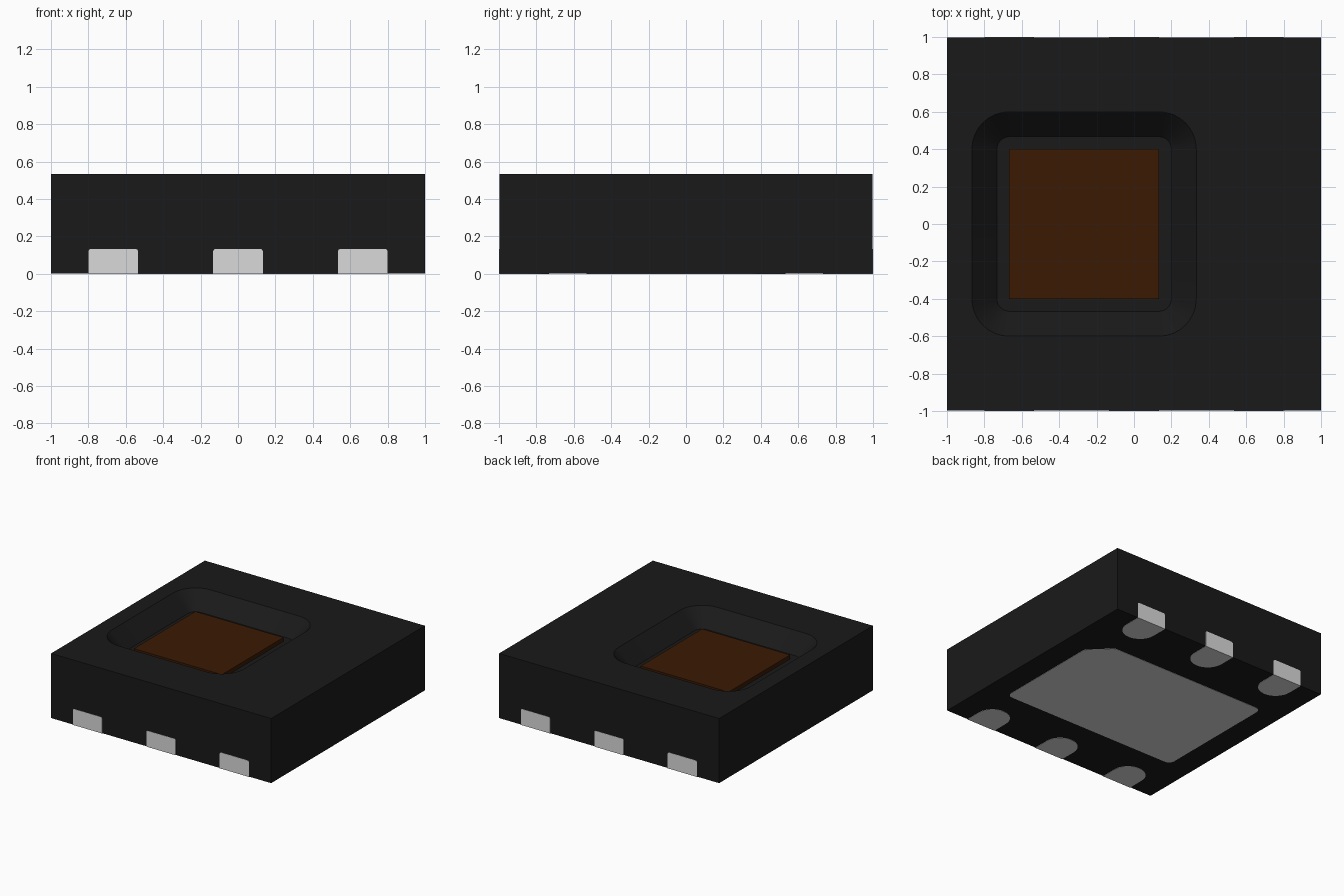
import bpy
import bmesh
from mathutils import Vector

cube = bpy.data.objects.get("Cube")
if cube:
    bpy.data.objects.remove(cube, do_unlink=True)

HEIGHT = 0.533
FLOOR = 0.4
SKIN = 0.002      # how far the metal stands proud of the body
SEGMENTS = 8


def material(name, color):
    mat = bpy.data.materials.new(name)
    mat.use_nodes = True
    mat.diffuse_color = (*color, 1)
    mat.node_tree.nodes["Principled BSDF"].inputs["Base Color"].default_value = (*color, 1)
    return mat


black = material("black plastic", (0.01, 0.01, 0.01))
silver = material("silver metal", (0.7, 0.7, 0.7))
brown = material("brown film", (0.043, 0.01, 0.001))


def rect(x0, x1, y0, y1):
    return [(x1, y1), (x0, y1), (x0, y0), (x1, y0)]


def fillet(corners, radii):
    """Round each corner of a polygon; a zero radius keeps the corner."""
    out = []
    for i, r in enumerate(radii):
        p = Vector(corners[i])
        a = (Vector(corners[i - 1]) - p).normalized()
        b = (Vector(corners[(i + 1) % len(corners)]) - p).normalized()
        if r == 0:
            out.append(p)
            continue
        half = (a + b).normalized()
        cos = a.dot(half)
        sin = (1 - cos * cos) ** 0.5
        center = p + half * (r / sin)
        start, end = (p + v * (r * cos / sin) - center for v in (a, b))
        # Sweep directions from one tangent point to the other at radius r
        for k in range(SEGMENTS + 1):
            direction = start.normalized().slerp(end.normalized(), k / SEGMENTS)
            out.append(center + direction.normalized() * r)
    return out


def add_prism(bm, points, depth):
    """Extrude a closed outline along a vector."""
    verts = [bm.verts.new(p) for p in points]
    bmesh.ops.remove_doubles(bm, verts=verts, dist=0.0005)
    face = bm.faces.new([v for v in verts if v.is_valid])
    top = bmesh.ops.extrude_face_region(bm, geom=[face], use_keep_orig=True)["geom"]
    moved = [g for g in top if isinstance(g, bmesh.types.BMVert)]
    bmesh.ops.translate(bm, verts=moved, vec=depth)


def finish(bm, name, mat):
    bmesh.ops.recalc_face_normals(bm, faces=bm.faces)
    mesh = bpy.data.meshes.new(name)
    bm.to_mesh(mesh)
    bm.free()
    mesh.materials.append(mat)
    obj = bpy.data.objects.new(name, mesh)
    bpy.context.collection.objects.link(obj)
    bpy.ops.object.select_all(action="DESELECT")
    obj.select_set(True)
    bpy.context.view_layer.objects.active = obj
    bpy.ops.object.shade_smooth_by_angle(angle=0.5)


# Package body: a square block with a tapered, rounded well in its top
bm = bmesh.new()
edge = 1 - SKIN
square = rect(-1, 1, -edge, edge)
base = [bm.verts.new((x, y, SKIN)) for x, y in square]
top = [bm.verts.new((x, y, HEIGHT)) for x, y in square]
rim = [bm.verts.new((*p, HEIGHT)) for p in fillet(rect(-0.867, 0.333, -0.6, 0.6), [0.2] * 4)]
well = [bm.verts.new((*p, FLOOR)) for p in fillet(rect(-0.733, 0.2, -0.467, 0.467), [0.067] * 4)]
bm.faces.new(base)
bm.faces.new(well)
for i in range(4):
    j = (i + 1) % 4
    bm.faces.new((base[i], base[j], top[j], top[i]))
for i in range(len(rim)):
    j = (i + 1) % len(rim)
    a, b = top[i // (SEGMENTS + 1)], top[j // (SEGMENTS + 1)]
    bm.faces.new((a, rim[j], rim[i]) if a == b else (a, b, rim[j], rim[i]))
    bm.faces.new((rim[i], rim[j], well[j], well[i]))
finish(bm, "package_body", black)

# Sensing plate lying on the floor of the well
bm = bmesh.new()
add_prism(bm, [(x, y, FLOOR) for x, y in rect(-0.667, 0.133, -0.4, 0.4)], (0, 0, 0.033))
finish(bm, "sensing_plate", brown)

# Large pad underneath, with one corner cut to mark the first terminal
bm = bmesh.new()
outline = [(0.8, 0.367), (0.633, 0.533), (-0.8, 0.533), (-0.8, -0.533), (0.8, -0.533)]
add_prism(bm, [(*p, 0) for p in fillet(outline, [0.05] * 5)], (0, 0, 2 * SKIN))
finish(bm, "thermal_pad", silver)

# Terminals: a round-ended foot underneath and a tab up the side wall
for side, label in ((-1, "front"), (1, "back")):
    for number, x in enumerate((-0.667, 0, 0.667), 1):
        bm = bmesh.new()
        shape = rect(x - 0.133, x + 0.133, 0.733, 1)
        foot = fillet(shape, [0, 0, 0.132, 0.132])
        add_prism(bm, [(px, side * py, 0) for px, py in foot], (0, 0, 2 * SKIN))
        tab = fillet(rect(x - 0.133, x + 0.133, 0, 0.133), [0.015, 0.015, 0, 0])
        add_prism(bm, [(px, side, pz) for px, pz in tab], (0, -side * 2 * SKIN, 0))
        finish(bm, f"{label}_terminal_{number}", silver)
